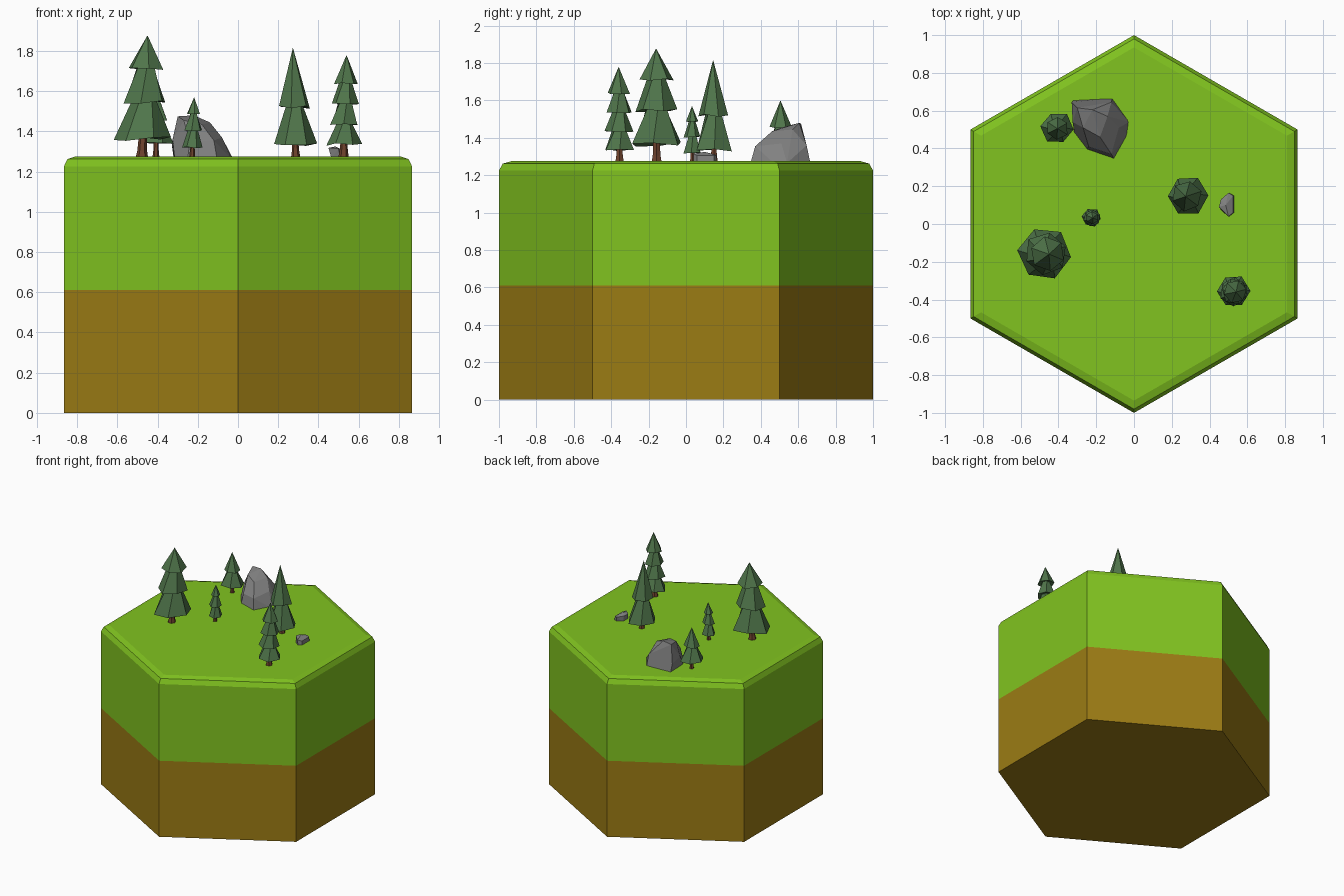
import bpy, bmesh, random
from math import sin, cos, pi, radians
from mathutils import Vector

if "Cube" in bpy.data.objects:
    bpy.data.objects.remove(bpy.data.objects["Cube"])

random.seed(4)
TOP = 1.275


def material(name, rgb):
    m = bpy.data.materials.new(name)
    m.diffuse_color = (*rgb, 1)
    m.use_nodes = True
    m.node_tree.nodes["Principled BSDF"].inputs["Base Color"].default_value = m.diffuse_color
    return m


GRASS = material("grass", (0.22, 0.55, 0.014))
SOIL = material("soil", (0.33, 0.20, 0.007))
LEAF = material("needles", (0.08, 0.18, 0.07))
BARK = material("bark", (0.16, 0.055, 0.027))
STONE = material("stone", (0.22, 0.22, 0.22))


def finish(bm, name, mats):
    bmesh.ops.recalc_face_normals(bm, faces=bm.faces[:])
    me = bpy.data.meshes.new(name)
    bm.to_mesh(me)
    bm.free()
    for m in mats:
        me.materials.append(m)
    ob = bpy.data.objects.new(name, me)
    bpy.context.collection.objects.link(ob)
    return ob


def loft(name, rings, mats, mat_of=lambda i: 0):
    """Skin rings of points; a one-point ring closes to a tip, others are capped."""
    bm = bmesh.new()
    vs = [[bm.verts.new(p) for p in ring] for ring in rings]
    for i, (a, b) in enumerate(zip(vs, vs[1:])):
        n = max(len(a), len(b))
        for k in range(n):
            quad = [a[k % len(a)], a[(k + 1) % len(a)], b[(k + 1) % len(b)], b[k % len(b)]]
            f = bm.faces.new(list(dict.fromkeys(quad)))
            f.material_index = mat_of(i)
    for ring, i in ((vs[0], 0), (vs[-1], len(vs) - 2)):
        if len(ring) > 2:
            bm.faces.new(ring).material_index = mat_of(i)
    return finish(bm, name, mats)


def ring(cx, cy, z, r, n=6, rot=0.0, jr=0.0, jz=0.0):
    pts = []
    for k in range(n):
        a = rot + 2 * pi * k / n
        q = r * (1 + random.uniform(-jr, jr))
        pts.append((cx + q * cos(a), cy + q * sin(a), z + random.uniform(-jz, jz)))
    return pts


# Hexagonal tile: soil below, grass above with a rounded rim
profile = [(1, 0), (1, 0.61), (1, 1.225), (0.98, 1.262), (0.935, TOP)]
loft("hex_tile", [ring(0, 0, z, r, rot=pi / 2) for r, z in profile],
     [SOIL, GRASS], lambda i: min(i, 1))


# Pine: tapered trunk and a zigzag stack of faceted skirts leaning to the tip
def pine(name, base, tip, trunk_r, tiers):
    base, tip = Vector((*base, TOP)), Vector(tip)

    def spine(z):
        return base.lerp(tip, (z - TOP) / (tip.z - TOP))

    low = tiers[0][0]
    trunk = []
    for z, r in ((TOP - 0.01, trunk_r), (TOP + 0.03, trunk_r * 0.75), (low + 0.03, trunk_r * 0.6)):
        c = spine(z)
        trunk.append(ring(c.x, c.y, z, r))
    loft(name + "_trunk", trunk, [BARK])

    c = spine(low + 0.02)
    rings = [[(c.x, c.y, low + 0.02)]]
    for i, (z, r) in enumerate(tiers):
        c = spine(z)
        rot = radians(random.uniform(-8, 8) + 22 * i)
        rings.append(ring(c.x, c.y, z, r, rot=rot, jr=0.06, jz=0.09 * r))
        if i + 1 < len(tiers):
            nz, nr = tiers[i + 1]
            c = spine(nz)
            rings.append(ring(c.x, c.y, nz + 0.1 * nr, nr * 0.52,
                              rot=rot + radians(15), jr=0.05))
    rings.append([tuple(tip)])
    loft(name + "_needles", rings, [LEAF])


pine("large_pine", (-0.478, -0.157), (-0.45, -0.16, 1.878), 0.032,
     [(1.365, 0.147), (1.545, 0.117), (1.71, 0.09)])
pine("tiny_pine", (-0.228, 0.035), (-0.218, 0.032, 1.57), 0.016,
     [(1.32, 0.05), (1.405, 0.045), (1.485, 0.034)])
pine("slim_pine", (0.287, 0.15), (0.273, 0.145, 1.817), 0.024,
     [(1.335, 0.103), (1.52, 0.082)])
pine("tall_pine", (0.525, -0.355), (0.54, -0.36, 1.78), 0.027,
     [(1.335, 0.088), (1.43, 0.076), (1.535, 0.068), (1.64, 0.06)])
pine("back_pine", (-0.408, 0.51), (-0.405, 0.505, 1.60), 0.018,
     [(1.345, 0.085), (1.455, 0.062)])


# Boulders: convex hulls of a few points
def boulder(name, points):
    bm = bmesh.new()
    for p in points:
        bm.verts.new(p)
    bmesh.ops.convex_hull(bm, input=bm.verts[:])
    bmesh.ops.dissolve_limit(bm, angle_limit=radians(6), verts=bm.verts[:], edges=bm.edges[:])
    return finish(bm, name, [STONE])


B = TOP - 0.01
boulder("large_boulder", [
    (-0.32, 0.655, B), (-0.115, 0.665, B), (-0.025, 0.54, B), (-0.035, 0.47, B),
    (-0.105, 0.345, B), (-0.25, 0.395, B), (-0.315, 0.48, B),
    (-0.33, 0.645, 1.34), (-0.325, 0.54, 1.36), (-0.24, 0.41, 1.35), (-0.12, 0.37, 1.355),
    (-0.08, 0.51, 1.37), (-0.12, 0.645, 1.36),
    (-0.30, 0.615, 1.475), (-0.22, 0.605, 1.48), (-0.14, 0.57, 1.445),
    (-0.27, 0.51, 1.455), (-0.18, 0.46, 1.435)])
boulder("small_stone", [
    (0.465, 0.07, B), (0.465, 0.13, B), (0.505, 0.16, B), (0.53, 0.06, B), (0.53, 0.15, B),
    (0.505, 0.04, B), (0.45, 0.09, 1.318), (0.46, 0.13, 1.315), (0.50, 0.165, 1.308),
    (0.525, 0.15, 1.305), (0.525, 0.06, 1.305), (0.50, 0.04, 1.315), (0.485, 0.10, 1.325)])
